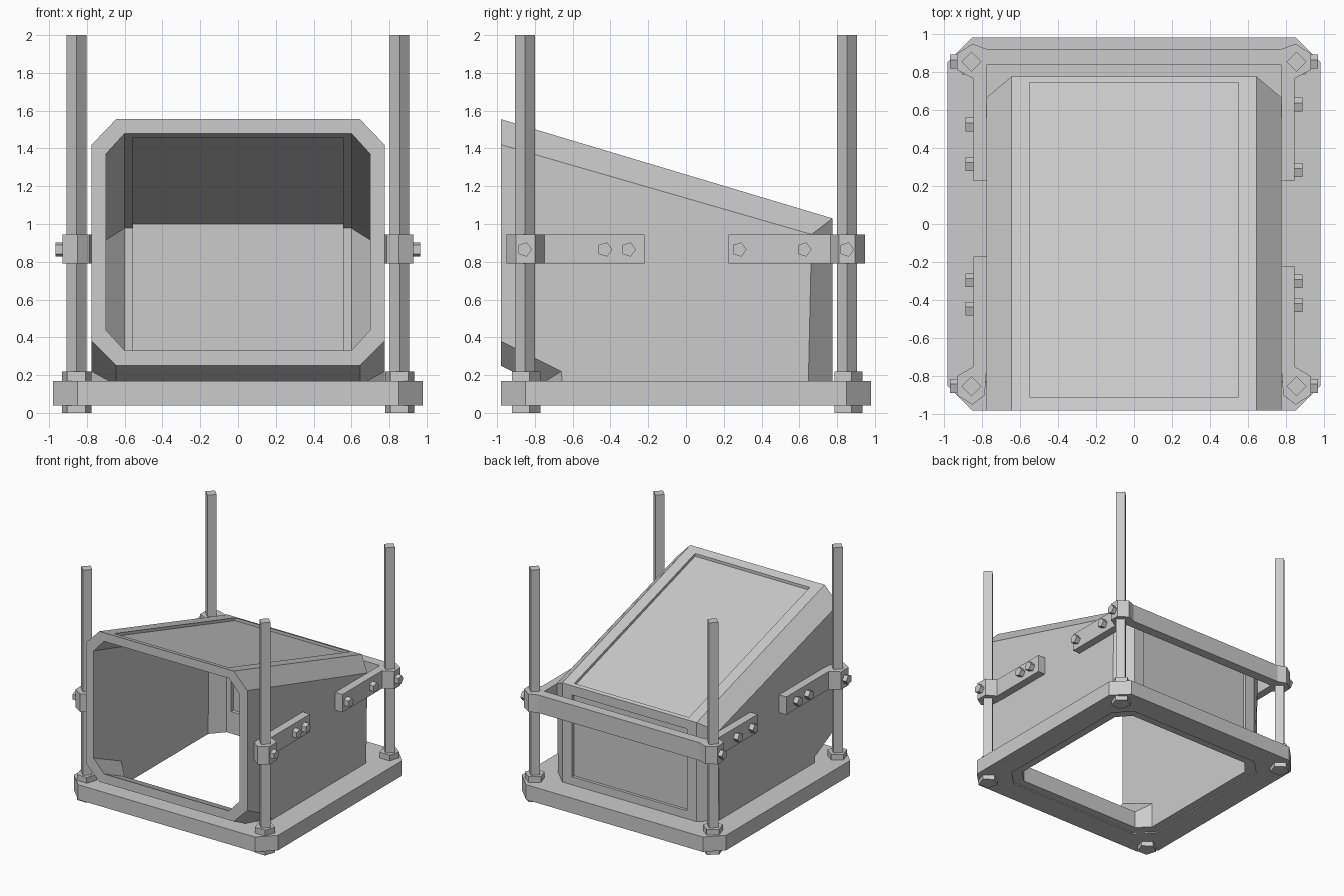
import bpy, bmesh, math
from mathutils import Vector

if "Cube" in bpy.data.objects:
    bpy.data.objects.remove(bpy.data.objects["Cube"])


def finish(bm, name):
    bmesh.ops.recalc_face_normals(bm, faces=bm.faces)
    me = bpy.data.meshes.new(name)
    bm.to_mesh(me)
    bm.free()
    ob = bpy.data.objects.new(name, me)
    bpy.context.collection.objects.link(ob)
    return ob


def prism(name, pts, lo, hi, axis='z'):
    """Extrude a 2D outline: (x, y) along z, or (y, z) along x."""
    bm = bmesh.new()
    place = (lambda a, b, t: (a, b, t)) if axis == 'z' else (lambda a, b, t: (t, a, b))
    face = bm.faces.new([bm.verts.new(place(a, b, lo)) for a, b in pts])
    ext = bmesh.ops.extrude_face_region(bm, geom=[face])
    moved = [v for v in ext['geom'] if isinstance(v, bmesh.types.BMVert)]
    bmesh.ops.translate(bm, verts=moved, vec=Vector(place(0, 0, hi - lo)))
    return finish(bm, name)


def ngon(cx, cy, r, n, turn=0.0):
    return [(cx + r * math.cos(turn + 2 * math.pi * i / n),
             cy + r * math.sin(turn + 2 * math.pi * i / n)) for i in range(n)]


def chamfer_square(h, c):
    k = h - c
    return [(h, -k), (h, k), (k, h), (-k, h), (-h, k), (-h, -k), (-k, -h), (k, -h)]


def cut(ob, cutter):
    mod = ob.modifiers.new('cut', 'BOOLEAN')
    mod.object = cutter
    mod.solver = 'EXACT'
    bpy.context.view_layer.objects.active = ob
    bpy.ops.object.modifier_apply(modifier=mod.name)
    bpy.data.objects.remove(cutter)


# Base frame: chamfered square ring
bm = bmesh.new()
rings = [[bm.verts.new((x, y, z)) for x, y in chamfer_square(h, 0.13)]
         for h, z in ((0.98, 0.04), (0.98, 0.17), (0.775, 0.17), (0.775, 0.04))]
for a, b in zip(rings, rings[1:] + rings[:1]):
    for i in range(8):
        j = (i + 1) % 8
        bm.faces.new((a[i], a[j], b[j], b[i]))
finish(bm, 'base_frame')

# Hood: chamfered shell, open at the front and at the bottom.
# (y, z) profiles of the middle and of the sides, for outside and inside.
outer_mid = [(-.775, .05), (-.775, .148), (-.98, .25), (-.98, 1.555), (.775, 1.03), (.775, .05)]
outer_side = [(-.645, .05), (-.66, .22), (-.98, .38), (-.98, 1.42), (.665, .945), (.645, .05)]
inner_mid = [(-.70, .05), (-.70, .20), (-.98, .33), (-.98, 1.48), (.70, .978), (.70, .05)]
inner_side = [(-.60, .05), (-.60, .27), (-.98, .44), (-.98, 1.37), (.60, .915), (.59, .05)]
bm = bmesh.new()
shells = []
for mid, side, c, w in ((outer_mid, outer_side, .645, .775), (inner_mid, inner_side, .6, .70)):
    rows = [[bm.verts.new((x, *p)) for x, p in ((-w, s), (-c, m), (c, m), (w, s))]
            for m, s in zip(mid, side)]
    for i in (0, 1, 3, 4):
        for k in range(3):
            bm.faces.new((rows[i][k], rows[i][k + 1], rows[i + 1][k + 1], rows[i + 1][k]))
    for k in (0, 3):
        bm.faces.new([r[k] for r in rows])
    shells.append(rows)
for i, j in ((2, 3), (5, 0)):
    o, n = [rows[i] + rows[j][::-1] for rows in shells]
    for k in range(8):
        m = (k + 1) % 8
        bm.faces.new((o[k], o[m], n[m], n[k]))
hood = finish(bm, 'hood')


def roof(y, drop):
    return (y, 1.555 - 0.299 * (y + 0.98) - drop)


# Recessed panels: roof and back outside, one wrapping channel inside
cut(hood, prism('roof_cutter', [roof(-.91, .025), roof(.745, .025), roof(.745, -.1),
                                roof(-.91, -.1)], -.55, .55, 'x'))
cut(hood, prism('back_cutter', [(.75, .24), (.85, .24), (.85, .95), (.75, .95)], -.55, .55, 'x'))
cut(hood, prism('inside_cutter', [roof(-.91, .045), roof(.73, .045), (.73, .24), (.65, .24),
                                  roof(.65, .12), roof(-.91, .12)], -.555, .555, 'x'))

# Threaded posts with nuts above and below the frame
for sx, ns in ((-1, 'left'), (1, 'right')):
    for sy, ny in ((-1, 'front'), (1, 'back')):
        x, y = sx * .855, sy * .853
        tag = f'{ny}_{ns}'
        prism('post_' + tag, ngon(x, y, .053, 4), .01, 2.0)
        prism('lower_nut_' + tag, ngon(x, y, .082, 5, .3), 0, .05)
        prism('upper_nut_' + tag, ngon(x, y, .082, 5, .3), .16, .22)

# Rear clamp: one bar around the back with arms along both sides
half = [(.775, .835), (.775, .225), (.845, .225), (.845, .765), (.93, .81), (.93, .895),
        (.85, .948), (.775, .92)]
prism('rear_clamp', half + [(-x, y) for x, y in half[::-1]], .79, .945)

# Front clamps: a separate arm on each side
for s, end, ns in ((-1, -.17, 'left'), (1, -.22, 'right')):
    arm = [(.785, -.90), (.85, -.95), (.93, -.90), (.93, -.80), (.845, -.75), (.845, end),
           (.775, end), (.775, -.76)]
    prism('front_clamp_' + ns, [(s * x, y) for x, y in arm], .79, .945)

# Pentagonal bolt heads on clamps and arms
for s, ns, ys in ((1, 'right', (-.43, -.305, .28, .625)), (-1, 'left', (-.45, -.30, .31, .52))):
    for i, y in enumerate(ys):
        prism(f'arm_bolt_{ns}_{i}', ngon(y, .865, .04, 5), s * .83, s * .887, 'x')
    for y in (-.855, .85):
        prism(f'clamp_bolt_{ns}', ngon(y, .865, .04, 5), s * .92, s * .967, 'x')
